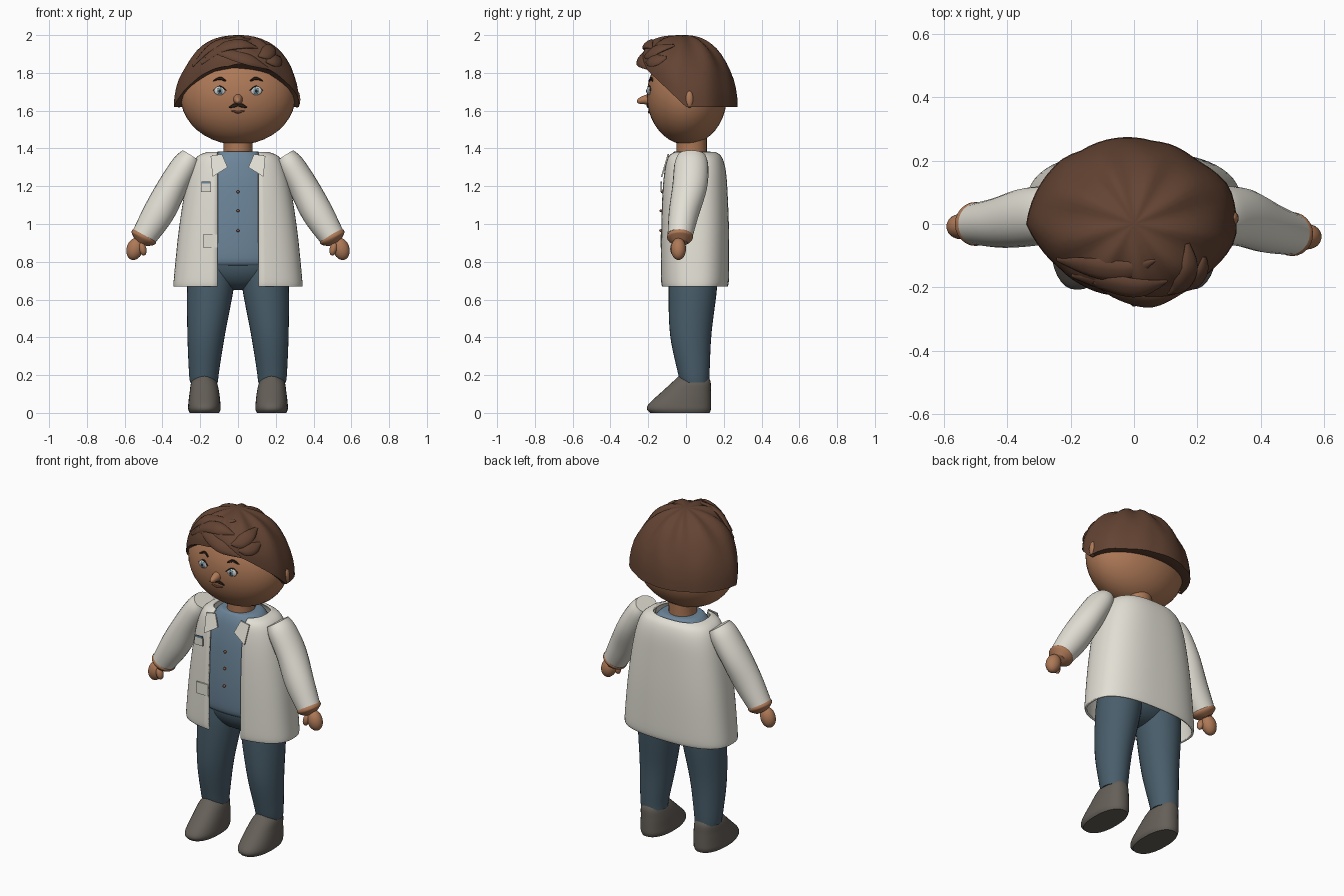
import bpy, bmesh, math
from mathutils import Vector

if "Cube" in bpy.data.objects:
    bpy.data.objects.remove(bpy.data.objects["Cube"])

def material(name, rgb):
    m = bpy.data.materials.new(name)
    m.diffuse_color = (*rgb, 1)
    m.use_nodes = True
    m.node_tree.nodes["Principled BSDF"].inputs["Base Color"].default_value = m.diffuse_color
    return m

SKIN = material("skin", (0.42, 0.19, 0.095))
HAIR = material("hair_brown", (0.125, 0.057, 0.033))
COAT = material("coat_white", (0.76, 0.74, 0.66))
SHIRT = material("shirt_blue", (0.15, 0.235, 0.32))
DENIM = material("trouser_blue", (0.065, 0.11, 0.145))
SHOE = material("shoe_grey", (0.13, 0.115, 0.098))
DARK = material("dark_brown", (0.025, 0.014, 0.01))
WHITE = material("eye_white", (0.6, 0.6, 0.58))
IRIS = material("iris_blue", (0.16, 0.3, 0.38))
LIP = material("lip", (0.27, 0.10, 0.06))

def finish(name, bm, mat, angle=40, thickness=0):
    bmesh.ops.recalc_face_normals(bm, faces=bm.faces)
    me = bpy.data.meshes.new(name)
    bm.to_mesh(me)
    bm.free()
    me.materials.append(mat)
    ob = bpy.data.objects.new(name, me)
    bpy.context.collection.objects.link(ob)
    bpy.ops.object.select_all(action='DESELECT')
    ob.select_set(True)
    bpy.context.view_layer.objects.active = ob
    bpy.ops.object.shade_smooth_by_angle(angle=math.radians(angle))
    if thickness:
        mod = ob.modifiers.new("thickness", 'SOLIDIFY')
        mod.thickness, mod.offset = thickness, 0
    return ob

def loft(name, rings, mat, closed=True, caps=True, **kw):
    bm = bmesh.new()
    rows = [[bm.verts.new(p) for p in r] for r in rings]
    n = len(rows[0])
    for a, b in zip(rows, rows[1:]):
        for i in range(n if closed else n - 1):
            j = (i + 1) % n
            bm.faces.new((a[i], a[j], b[j], b[i]))
    if caps:
        bm.faces.new(rows[0])
        bm.faces.new(rows[-1])
    return finish(name, bm, mat, **kw)

def smooth(pts, k=5):
    """Resample control tuples along a Catmull-Rom curve."""
    out = []
    for i in range(len(pts) - 1):
        p = [Vector(pts[max(0, min(len(pts) - 1, i + d))]) for d in (-1, 0, 1, 2)]
        for s in range(k):
            t = s / k
            out.append(0.5 * (2 * p[1] + (p[2] - p[0]) * t + (2 * p[0] - 5 * p[1] + 4 * p[2] - p[3]) * t * t
                              + (3 * p[1] - p[0] - 3 * p[2] + p[3]) * t ** 3))
    return out + [Vector(pts[-1])]

def oval(z, xc, hx, y0, y1, n=32, power=2.0, start=0.0):
    """Horizontal superellipse running round from the front."""
    pts, e = [], 2 / power
    for i in range(n):
        t = start + (2 * math.pi - 2 * start) * (i / (n - 1) if start else i / n)
        s, c = math.sin(t), math.cos(t)
        pts.append(Vector((xc + hx * math.copysign(abs(s) ** e, s),
                           (y0 + y1) / 2 - (y1 - y0) / 2 * math.copysign(abs(c) ** e, c), z)))
    return pts

def stack(name, rows, mat, power=2.0, **kw):
    return loft(name, [oval(*r, power=power) for r in smooth(rows)], mat, **kw)

def tube(name, pts, mat, ref=lambda p: Vector((0, 1, 0)), n=16, **kw):
    """Tapered tube; each point is (x, y, z, width, depth along ref)."""
    pts, rings = smooth(pts), []
    for i, p in enumerate(pts):
        a, b = pts[max(i - 1, 0)], pts[min(i + 1, len(pts) - 1)]
        t = (Vector(b[:3]) - Vector(a[:3])).normalized()
        c = Vector(p[:3])
        u = t.cross(ref(c)).normalized()
        v = u.cross(t)
        rings.append([c + u * p[3] * math.cos(q) + v * p[4] * math.sin(q)
                      for q in (2 * math.pi * k / n for k in range(n))])
    return loft(name, rings, mat, **kw)

def ball(name, loc, size, mat, seg=24, tilt=0):
    bm = bmesh.new()
    bmesh.ops.create_uvsphere(bm, u_segments=seg, v_segments=seg // 2, radius=1)
    ob = finish(name, bm, mat)
    ob.location, ob.scale, ob.rotation_euler = loc, size, (0, tilt, 0)
    return ob

def plate(name, pts, mat, depth=0.008):
    bm = bmesh.new()
    f = bm.faces.new([bm.verts.new(p) for p in pts])
    ext = bmesh.ops.extrude_face_region(bm, geom=[f])
    bmesh.ops.translate(bm, vec=(0, depth, 0), verts=[v for v in ext["geom"] if isinstance(v, bmesh.types.BMVert)])
    return finish(name, bm, mat, angle=20)

# Head and neck
ball("head", (0, 0.005, 1.68), (0.305, 0.212, 0.26), SKIN, 40)
stack("neck", [(1.33, 0, 0.08, -0.05, 0.11), (1.40, 0, 0.077, -0.05, 0.11), (1.46, 0, 0.08, -0.05, 0.11)], SKIN)

def face_y(x, z):
    return 0.005 - 0.212 * math.sqrt(max(0, 1 - (x / 0.305) ** 2 - ((z - 1.68) / 0.26) ** 2))

def stroke(name, pts, mat):
    tube(name, [(x, face_y(x, z) - 0.001, z, w, 0.006) for x, z, w in pts], mat, n=8)

# Face
tube("nose", [(0, -0.195, 1.66, 0.026, 0.03), (0, -0.225, 1.656, 0.022, 0.022), (0, -0.25, 1.65, 0.013, 0.014),
              (0, -0.26, 1.648, 0.003, 0.003)], SKIN, ref=lambda p: Vector((0, 0, 1)))
stroke("mouth", [(-0.035, 1.6, 0.002), (0, 1.592, 0.007), (0.035, 1.6, 0.002)], LIP)
for s, side in ((-1, "left"), (1, "right")):
    x, z = 0.096 * s, 1.705
    y = face_y(x, z)
    ball(side + "_eye", (x, y, z), (0.031, 0.011, 0.023), WHITE)
    ball(side + "_iris", (x, y - 0.008, z), (0.016, 0.006, 0.017), IRIS, 16)
    ball(side + "_pupil", (x, y - 0.012, z), (0.008, 0.004, 0.009), DARK, 12)
    stroke(side + "_eyelid", [(s * 0.062, 1.707, 0.002), (x, 1.729, 0.004), (s * 0.13, 1.707, 0.002)], DARK)
    stroke(side + "_eyebrow", [(s * 0.065, 1.757, 0.004), (s * 0.095, 1.771, 0.008), (s * 0.132, 1.757, 0.002)], DARK)
    stroke(side + "_moustache", [(s * 0.001, 1.63, 0.006), (s * 0.02, 1.627, 0.01), (s * 0.047, 1.617, 0.003)], DARK)
    ball(side + "_ear", (s * 0.312, 0.018, 1.66), (0.018, 0.022, 0.045), SKIN, 16)

# Hair dome: outline seen from above, arched up over the forehead
OUTLINE = [(-0.34, 0.0), (-0.3, -0.07), (-0.24, -0.135), (-0.17, -0.19), (-0.05, -0.226), (0.12, -0.226), (0.24, -0.15),
           (0.32, -0.05), (0.32, 0.05), (0.3, 0.12), (0.2, 0.2), (0.12, 0.25), (0.06, 0.262), (-0.17, 0.23), (-0.22, 0.21)]
POLAR = sorted((math.atan2(y, x), math.hypot(x, y)) for x, y in OUTLINE)
POLAR = [(POLAR[-1][0] - 2 * math.pi, POLAR[-1][1])] + POLAR + [(POLAR[0][0] + 2 * math.pi, POLAR[0][1])]

def hair_point(a, s, scale=1.0):
    a = (a + math.pi) % (2 * math.pi) - math.pi
    for (a0, r0), (a1, r1) in zip(POLAR, POLAR[1:]):
        if a0 <= a <= a1:
            r = r0 + (r1 - r0) * (a - a0) / (a1 - a0)
            break
    phi = s * math.pi / 2
    low = 1.62 + 0.95 * max(0, -r * math.sin(a))
    power = 1 - 0.25 * max(0, -math.sin(a))
    k = scale * r * math.cos(phi) ** power
    crease = 0.012 * math.sin(2 * phi) ** 2 * math.cos(9 * a + 1.5 * s) if s > 0.3 else 0
    return Vector((k * math.cos(a), k * math.sin(a), low + (2 - low) * math.sin(phi) + crease))

ANG = [2 * math.pi * i / 60 for i in range(60)]
loft("hair", [[hair_point(a, 0, 0.8) for a in ANG]]
     + [[hair_point(a, s / 12) for a in ANG] for s in range(12)] + [[hair_point(a, 0.985) for a in ANG]], HAIR)

# Swept locks lying on the dome, given as angle and height fraction
LOCKS = [[(-155, 0.25), (-135, 0.5), (-100, 0.62), (-60, 0.72)], [(-140, 0.2), (-115, 0.4), (-85, 0.42), (-60, 0.45)],
         [(-125, 0.33), (-100, 0.24), (-75, 0.08), (-52, 0.01)], [(-20, 0.62), (-38, 0.45), (-52, 0.3), (-64, 0.2)],
         [(-25, 0.4), (-35, 0.28), (-45, 0.2), (-55, 0.12)]]
for i, lock in enumerate(LOCKS):
    pts = [(*hair_point(math.radians(a), s), w, d) for (a, s), w, d in
           zip(lock, (0.008, 0.034, 0.036, 0.004), (0.006, 0.014, 0.015, 0.004))]
    tube("hair_lock_%d" % (i + 1), pts, HAIR, ref=lambda p: p - Vector((0, 0, 1.7)), n=10)

# Shirt with buttons
stack("shirt", [(0.78, 0, 0.24, -0.1, 0.17), (0.82, 0, 0.25, -0.118, 0.18), (1.0, 0, 0.25, -0.123, 0.18),
                (1.2, 0, 0.22, -0.112, 0.175), (1.32, 0, 0.17, -0.092, 0.16), (1.375, 0, 0.125, -0.07, 0.14),
                (1.385, 0, 0.085, -0.055, 0.115)], SHIRT, power=2.3)
for i, (y, z) in enumerate(((-0.128, 0.965), (-0.126, 1.07), (-0.12, 1.17))):
    ball("button_%d" % (i + 1), (0, y - 0.004, z), (0.008, 0.01, 0.008), LIP, 12)

# Open coat
rings = []
for z, hx, y0, y1 in smooth([(0.67, 0.335, -0.125, 0.215), (0.72, 0.333, -0.13, 0.222), (0.95, 0.31, -0.13, 0.222),
                             (1.15, 0.28, -0.125, 0.215), (1.28, 0.25, -0.115, 0.205), (1.35, 0.215, -0.1, 0.185),
                             (1.376, 0.16, -0.075, 0.155)]):
    rings.append(oval(z, 0, hx, y0, y1, 56, 2.6, math.asin((0.108 / hx) ** 1.3)))
loft("coat", rings, COAT, closed=False, caps=False, thickness=0.012)

def on_coat(x, z):
    return Vector((x, -0.136 + 0.3 * max(0, z - 1.24), z))

def patch(name, x0, x1, z0, z1, mat):
    plate(name, [on_coat(x, z) for x, z in ((x0, z0), (x1, z0), (x1, z1), (x0, z1))], mat)

patch("breast_pocket", -0.197, -0.142, 1.17, 1.215, COAT)
patch("pocket_square", -0.193, -0.146, 1.215, 1.226, SHIRT)
patch("hip_pocket", -0.185, -0.108, 0.875, 0.945, COAT)

# Trousers
ball("trouser_seat", (0, 0.035, 0.8), (0.25, 0.135, 0.15), DENIM, 32)
for s, side in ((-1, "left"), (1, "right")):
    plate(side + "_lapel", [on_coat(s * x, z) for x, z in ((0.085, 1.37), (0.145, 1.36), (0.135, 1.25), (0.055, 1.3))], COAT)
    stack(side + "_trouser_leg", [(0.16, s * 0.18, 0.074, -0.03, 0.122), (0.22, s * 0.18, 0.08, -0.045, 0.125),
                                  (0.42, s * 0.168, 0.1, -0.085, 0.135), (0.67, s * 0.145, 0.124, -0.092, 0.165),
                                  (0.82, s * 0.13, 0.12, -0.08, 0.165)], DENIM)
    # Shoe
    stack(side + "_shoe", [(0, s * 0.178, 0.078, -0.19, 0.125), (0.02, s * 0.178, 0.086, -0.207, 0.132),
                           (0.05, s * 0.178, 0.085, -0.195, 0.133), (0.11, s * 0.178, 0.078, -0.13, 0.132),
                           (0.165, s * 0.18, 0.066, -0.07, 0.13), (0.198, s * 0.18, 0.035, -0.035, 0.115)],
          SHOE, power=2.3)
    # Sleeve, cuff of skin and hand; the right arm reaches slightly forward
    dy = -0.032 if s > 0 else 0.0
    tube(side + "_sleeve", [(s * 0.246, 0.03, 1.36, 0.056, 0.075), (s * 0.278, 0.028, 1.31, 0.073, 0.09),
                            (s * 0.345, 0.02, 1.2, 0.079, 0.092), (s * 0.42, 0.005 + dy / 2, 1.06, 0.083, 0.08),
                            (s * 0.497, dy, 0.935, 0.068, 0.066)], COAT, n=24)
    tube(side + "_wrist", [(s * 0.488, dy, 0.95, 0.06, 0.058), (s * 0.497, dy, 0.934, 0.071, 0.069),
                           (s * 0.504, dy, 0.92, 0.066, 0.064), (s * 0.515, dy, 0.9, 0.035, 0.04)], SKIN, n=24)
    ball(side + "_hand", (s * 0.546, dy - 0.008, 0.868), (0.044, 0.04, 0.06), SKIN, tilt=s * -0.3)
    ball(side + "_thumb", (s * 0.505, dy - 0.03, 0.868), (0.02, 0.022, 0.036), SKIN, 16, tilt=s * 0.25)
